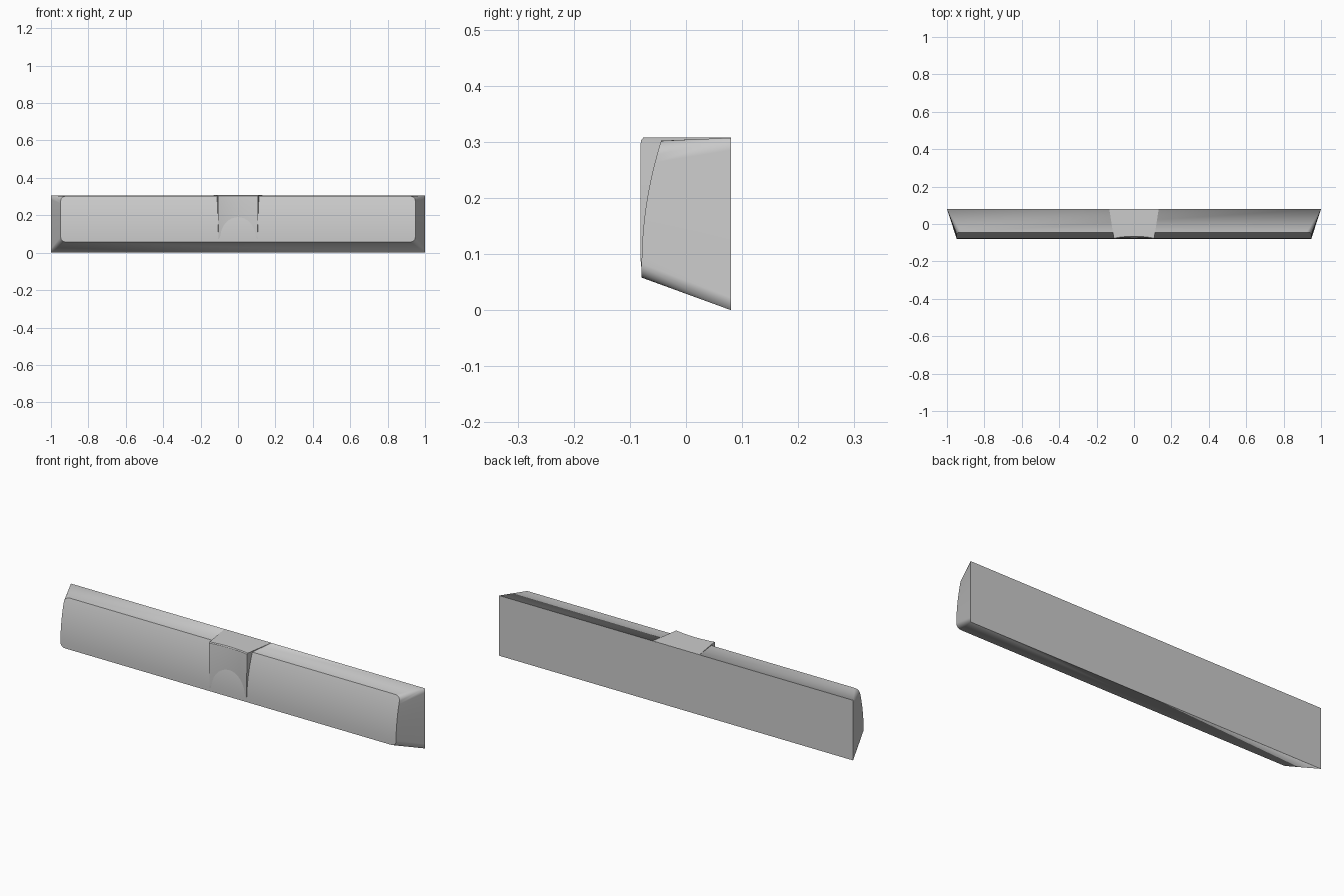
import bpy, bmesh, math

if "Cube" in bpy.data.objects:
    bpy.data.objects.remove(bpy.data.objects["Cube"])


def loft(name, front_rows, back_rows):
    """Solid between two stacks of point rows (rows run bottom to top)."""
    bm = bmesh.new()
    f = [[bm.verts.new(p) for p in r] for r in front_rows]
    b = [[bm.verts.new(p) for p in r] for r in back_rows]
    rows, cols = len(f), len(f[0])
    for g in (f, b):
        for i in range(rows - 1):
            for j in range(cols - 1):
                bm.faces.new((g[i][j], g[i][j + 1], g[i + 1][j + 1], g[i + 1][j]))
    for i in range(rows - 1):
        for j in (0, -1):
            bm.faces.new((f[i][j], f[i + 1][j], b[i + 1][j], b[i][j]))
    for j in range(cols - 1):
        for i in (0, -1):
            bm.faces.new((f[i][j], f[i][j + 1], b[i][j + 1], b[i][j]))
    bmesh.ops.remove_doubles(bm, verts=bm.verts, dist=1e-5)
    bmesh.ops.recalc_face_normals(bm, faces=bm.faces)
    me = bpy.data.meshes.new(name)
    bm.to_mesh(me)
    bm.free()
    ob = bpy.data.objects.new(name, me)
    bpy.context.collection.objects.link(ob)
    bpy.ops.object.select_all(action='DESELECT')
    ob.select_set(True)
    bpy.context.view_layer.objects.active = ob
    bpy.ops.object.shade_smooth_by_angle(angle=math.radians(25))
    return ob


def face_y(z):
    """Curved front face of the bar."""
    return -0.079 + 0.034 * (max(z - 0.08, 0) / 0.22) ** 2


# Tapered bar: rounded front outline lofted to a sharp back rectangle
Z0, Z1, HW, R = 0.058, 0.302, 0.948, 0.025
BZ0, BZ1 = 0.0, 0.307
N, M = 6, 14
outline = []                                   # half width, z, back z
for k in range(N + 1):
    a = math.pi / 2 * k / N
    outline.append((HW - R + R * math.sin(a), Z0 + R - R * math.cos(a), BZ0))
for k in range(1, M):
    t = k / M
    outline.append((HW, Z0 + R + t * (Z1 - Z0 - 2 * R), BZ0 + t * (BZ1 - BZ0)))
for k in range(N + 1):
    a = math.pi / 2 * k / N
    outline.append((HW - R + R * math.cos(a), Z1 - R + R * math.sin(a), BZ1))
loft("bar_body",
     [[(-w, face_y(z), z), (w, face_y(z), z)] for w, z, _ in outline],
     [[(-1, 0.08, bz), (1, 0.08, bz)] for _, _, bz in outline])

# Central raised block with a concave scooped front
S = 24
profile = [(0.062, -0.0765, 0.104), (0.075, -0.0795, 0.104), (0.09, -0.081, 0.105),
           (0.295, -0.081, 0.107), (0.303, -0.080, 0.107), (0.3075, -0.076, 0.108)]
us = [2 * j / S - 1 for j in range(S + 1)]
loft("center_scoop",
     [[(u * w, y + 0.0105 * (1 - u * u), z) for u in us] for z, y, w in profile],
     [[(u * (w + 0.024), 0.0798, z) for u in us] for z, y, w in profile])
